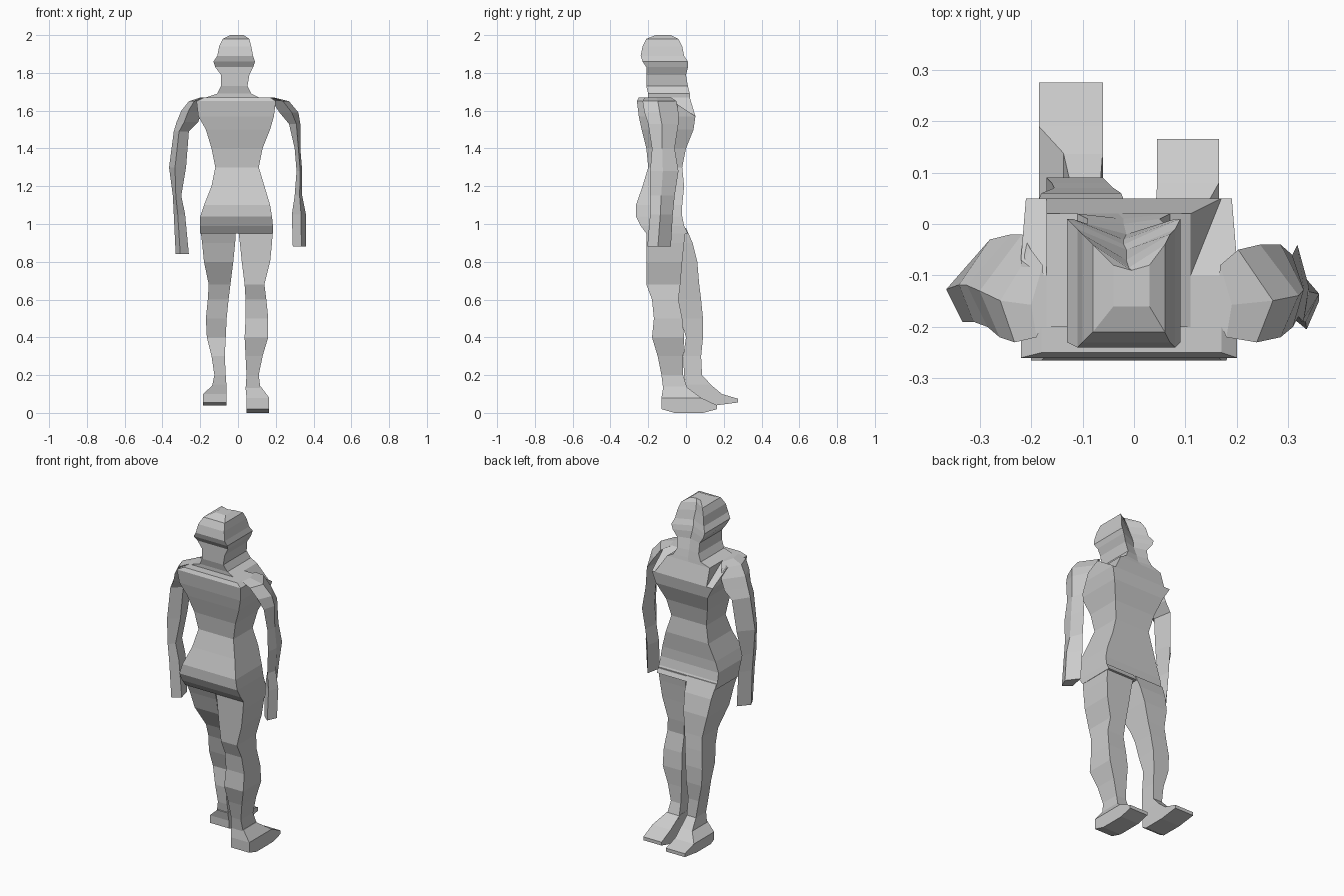
import bpy
import bmesh

default_cube = bpy.data.objects.get("Cube")
if default_cube:
    bpy.data.objects.remove(default_cube, do_unlink=True)

# One plain clay colour for the whole figure
clay = bpy.data.materials.new("plain_grey")
clay.use_nodes = True
grey = (0.6, 0.6, 0.6, 1.0)
clay.diffuse_color = grey
clay.node_tree.nodes["Principled BSDF"].inputs["Base Color"].default_value = grey


def block_section(left, right, back, front):
    """Rectangular cross-section of the trunk and legs."""
    return [(left, back), (right, back), (right, front), (left, front)]


def face_section(left, right, back, front, crease):
    """Rectangle whose front edge is creased on the centre line."""
    middle = (left + right) / 2
    return [(left, back), (right, back), (right, front),
            (middle, crease), (left, front)]


def right_arm_section(outer, inner, back, front):
    """Skewed diamond that presents an edge towards the outside."""
    width, depth = inner - outer, front - back
    return [(outer, back + depth * 0.45),
            (outer + width * 0.35, back),
            (inner, back + depth * 0.3),
            (inner - width * 0.25, front)]


def left_arm_section(inner, outer, back, front):
    """Same diamond, reflected to the other side."""
    mirrored = right_arm_section(-outer, -inner, back, front)
    return [(-x, y) for x, y in reversed(mirrored)]


def loft(name, section, rows):
    """Join stacked cross-sections; rows hold a height and section
    limits, all in hundredths of a unit, from the top downwards."""
    mesh = bpy.data.meshes.new(name)
    bm = bmesh.new()
    rings = []
    for height, *limits in rows:
        outline = section(*[limit / 100 for limit in limits])
        rings.append([bm.verts.new((x, y, height / 100)) for x, y in outline])
    for upper, lower in zip(rings, rings[1:]):
        count = len(upper)
        for i in range(count):
            j = (i + 1) % count
            bm.faces.new((upper[i], lower[i], lower[j], upper[j]))
    bm.faces.new(rings[0])
    bm.faces.new(list(reversed(rings[-1])))
    bmesh.ops.recalc_face_normals(bm, faces=bm.faces)
    bm.to_mesh(mesh)
    bm.free()
    mesh.materials.append(clay)
    part = bpy.data.objects.new(name, mesh)
    bpy.context.collection.objects.link(part)
    return part


# Head and neck, with the throat sloping down into the chest
loft("head_and_neck", face_section, [
    (200, -4, 3, -16, -8, -9),
    (198, -8, 6, -21, -4, -8.5),
    (194, -10, 7, -23, -2, -7),
    (189, -11, 8, -24, -1, -5),
    (186, -13, 9, -23, 1, -4),
    (183, -12, 8, -21, 1, -3),
    (179, -9, 6, -21, 0, -2),
    (173, -9, 5, -21, 1, 0),
    (169, -11, 7, -20, 2, 1),
    (167, -17, 11, -20, 2, 2),
    (157, -17, 17, -20, 5, 5),
])

# Trunk: shoulders, chest, waist, hips
loft("torso", block_section, [
    (167, -18, 17, -25, -10),
    (165, -22, 20, -26, -7),
    (157, -21, 19, -25, 5),
    (150, -17, 17, -23.5, 4),
    (140, -14, 13, -21, 0),
    (130, -12, 11, -20, -2),
    (120, -14, 14, -23, -1),
    (110, -18, 17, -26.5, -2),
    (104, -20, 18, -26.5, -2),
    (99, -20, 18.5, -24, -1),
    (95, -20, 18.5, -21, 1),
])

# Right leg steps forward
loft("right_leg", block_section, [
    (98, -20, -1, -21, 0),
    (90, -19, -1.5, -18, 3.5),
    (80, -18, -2.5, -15, 6),
    (68, -15.5, -4, -8, 7),
    (60, -16, -5, -5, 8),
    (50, -17, -6, -3, 9),
    (40, -16.5, -6.5, 0, 9),
    (30, -14, -7, -1.5, 8),
    (20, -12.5, -6.5, -1, 8.5),
    (13, -14, -6, 0, 15),
])

# Left leg trails behind
loft("left_leg", block_section, [
    (98, 0, 18.5, -21, 0),
    (90, 1, 18, -21, -1),
    (80, 2, 17, -21, -2),
    (68, 3.5, 14, -21, -3),
    (60, 4, 15, -18, -4),
    (50, 4, 16, -17, -2),
    (40, 3.5, 16, -18, -1),
    (30, 4, 13, -15, -1.5),
    (20, 4.5, 11, -13, -1.5),
    (12, 4, 12, -12, 1),
])

# Feet: broad flat wedges
loft("right_foot", block_section, [
    (15, -13, -6, -1, 13),
    (10, -18.5, -6, 0, 19),
    (7.5, -18.5, -6, 0, 27.5),
    (5.5, -18.5, -6, 0, 27.5),
    (4, -18.5, -6, 3, 16),
])
loft("left_foot", block_section, [
    (14, 4, 12, -12, 0),
    (8, 4.5, 16.5, -13, 8),
    (4, 4.5, 16.5, -13, 16.5),
    (2, 4.5, 16.5, -13, 16.5),
    (0, 4.5, 16.5, -6, 9),
])

# Arms hanging from the shoulders down to the blunt hands
loft("right_arm", right_arm_section, [
    (167, -20, -17, -22, -8),
    (165, -26, -18, -23, -5),
    (160, -30, -19, -22, -2),
    (154, -32.5, -21, -20, -2),
    (149, -34, -26, -19, -3),
    (130, -36.5, -27.5, -19, -5),
    (115, -34.5, -30, -19, -8),
    (105, -34, -28, -19, -7),
    (84, -33, -26, -19, -8),
])
loft("left_arm", left_arm_section, [
    (167, 16, 19, -22, -8),
    (165, 18, 27, -23, -5),
    (159, 22, 32, -22, -4),
    (153, 27, 33, -20, -4),
    (140, 30, 33, -18, -6),
    (128, 31, 34, -19, -4),
    (115, 30, 34, -19, -6),
    (105, 28.5, 36, -19, -7),
    (88, 29, 36, -20.5, -8),
])
